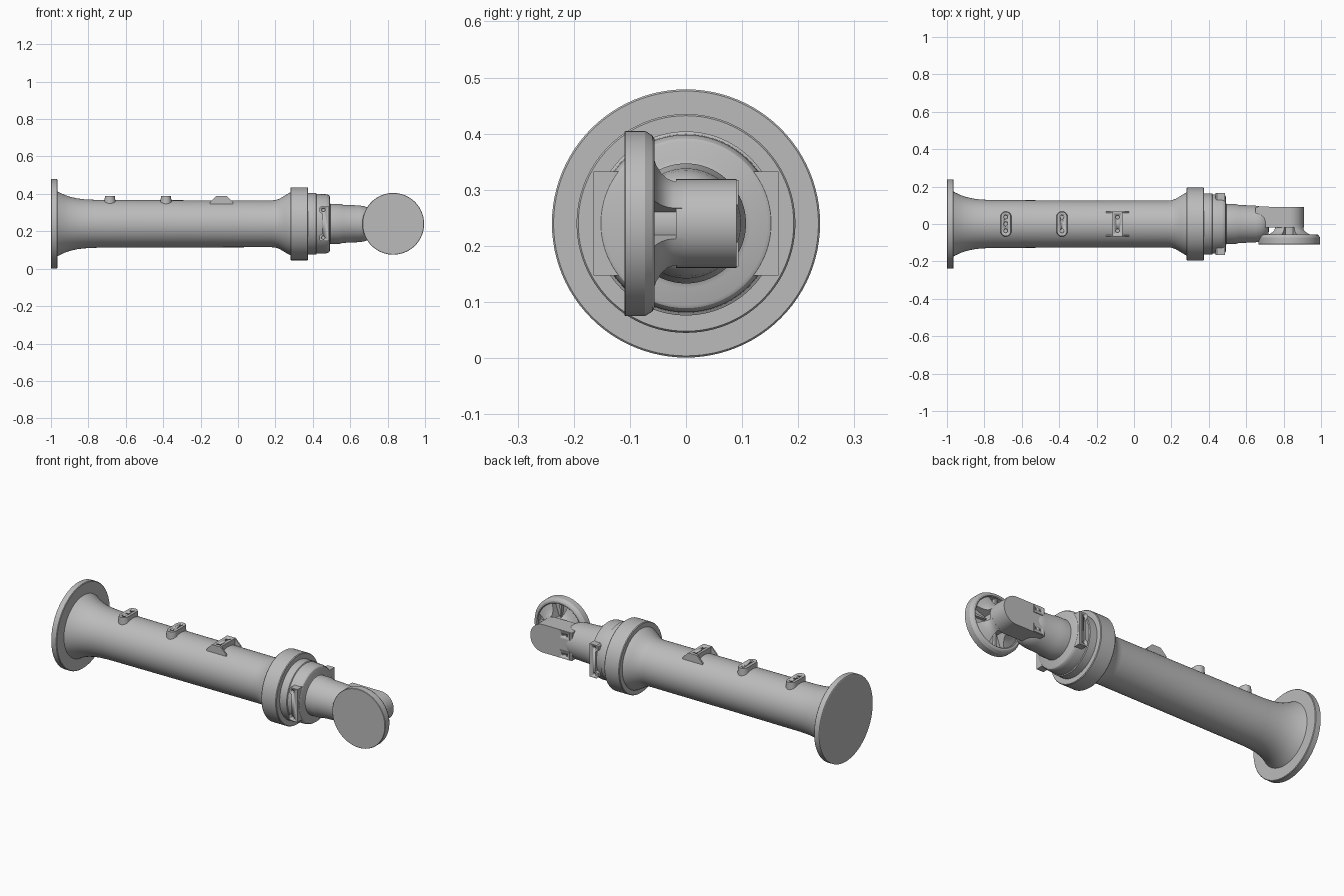
import bpy, bmesh, math
from mathutils import Vector, Matrix

if "Cube" in bpy.data.objects:
    bpy.data.objects.remove(bpy.data.objects["Cube"], do_unlink=True)

grey = bpy.data.materials.new("plain_grey")
grey.use_nodes = True
colour = (0.5, 0.5, 0.5, 1)
grey.diffuse_color = colour
grey.node_tree.nodes["Principled BSDF"].inputs["Base Color"].default_value = colour

CZ = 0.24          # height of the main axis
JX = 0.83          # x of the elbow joint axis


def finish(name, bm, angle=28):
    """Turn a bmesh into a named, smoothly shaded object."""
    bmesh.ops.recalc_face_normals(bm, faces=bm.faces)
    mesh = bpy.data.meshes.new(name)
    bm.to_mesh(mesh)
    bm.free()
    mesh.materials.append(grey)
    ob = bpy.data.objects.new(name, mesh)
    bpy.context.collection.objects.link(ob)
    bpy.ops.object.select_all(action='DESELECT')
    ob.select_set(True)
    bpy.context.view_layer.objects.active = ob
    bpy.ops.object.shade_smooth_by_angle(angle=math.radians(angle))
    return ob


def lathe(name, points, centre, axis, steps=96, start=0, sweep=2 * math.pi, closed=False):
    """Spin 3D profile points around an axis; closed sectors get end caps."""
    bm = bmesh.new()
    spin = Matrix.Rotation(start, 3, axis)
    c = Vector(centre)
    vs = [bm.verts.new(c + spin @ (Vector(p) - c)) for p in points]
    pairs = list(zip(vs, vs[1:])) + ([(vs[-1], vs[0])] if closed else [])
    edges = [bm.edges.new(p) for p in pairs]
    bmesh.ops.spin(bm, geom=vs + edges, cent=c, axis=axis, angle=sweep, steps=steps)
    bmesh.ops.remove_doubles(bm, verts=bm.verts, dist=0.0001)
    if closed:
        bmesh.ops.holes_fill(bm, edges=[e for e in bm.edges if e.is_boundary])
    return finish(name, bm)


def prism(name, outline, axis, low, high, holes=(), hole_r=0.009, depth=0.02, top=None):
    """Extrude an outline along y or z and drill blind holes into the outer end."""
    def place(p, d):
        return (p[0], d, p[1]) if axis == 'Y' else (p[0], p[1], d)
    bm = bmesh.new()
    a = [bm.verts.new(place(p, low)) for p in outline]
    b = [bm.verts.new(place(p, high)) for p in (top or outline)]
    bm.faces.new(a)
    bm.faces.new(b)
    n = len(a)
    for i in range(n):
        j = (i + 1) % n
        bm.faces.new((a[i], a[j], b[j], b[i]))
    ob = finish(name, bm)
    if holes:
        cut = bmesh.new()
        turn = Matrix.Rotation(math.pi / 2, 4, 'X') if axis == 'Y' else Matrix()
        for h in holes:
            bmesh.ops.create_cone(cut, cap_ends=True, segments=20, radius1=hole_r, radius2=hole_r,
                                  depth=2 * depth, matrix=Matrix.Translation(place(h, high)) @ turn)
        cutter = finish(name + "_cutter", cut)
        cutter.hide_render = True
        mod = ob.modifiers.new("bolt_holes", 'BOOLEAN')
        mod.operation = 'DIFFERENCE'
        mod.solver = 'EXACT'
        mod.object = cutter
        bpy.context.view_layer.objects.active = ob
        bpy.ops.object.modifier_apply(modifier=mod.name)
        bpy.data.objects.remove(cutter, do_unlink=True)
    return ob


def arc(cx, cy, r, a0, a1, n=16):
    return [(cx + r * math.cos(math.radians(a0 + (a1 - a0) * i / n)),
             cy + r * math.sin(math.radians(a0 + (a1 - a0) * i / n))) for i in range(n + 1)]


def pill(cx, r, half):
    """Rounded slot outline, long in y."""
    return arc(cx, half - r, r, 0, 180) + arc(cx, r - half, r, 180, 360)


def main_lathe(name, profile):
    return lathe(name, [(x, 0, CZ + r) for x, r in profile], (0, 0, CZ), (1, 0, 0))


# Long tube with end flange and flares
main_lathe("base_flange", [(-1, 0), (-1, .236), (-.998, .239), (-.968, .239),
                           (-.965, .236), (-.965, 0)])
main_lathe("main_tube", [(-.97, .176), (-.955, .168), (-.93, .156), (-.9, .145), (-.86, .136),
                         (-.82, .131), (-.76, .128), (-.3, .126), (.18, .125), (.2, .127),
                         (.22, .133), (.25, .151), (.27, .163), (.285, .17), (.3, .17)])

# Collar, clamp ring and neck
main_lathe("collar", [(.28, .12), (.28, .192), (.284, .195), (.371, .195), (.375, .192), (.375, .12)])
main_lathe("clamp_ring", [(.37, .164), (.418, .164), (.421, .159), (.47, .158), (.482, .155),
                          (.488, .151), (.491, .145), (.491, .115), (.494, .107), (.5, .09)])
main_lathe("neck", [(.48, .107), (.545, .107), (.56, .102), (.65, .098), (.675, .094),
                    (.695, .086), (.71, .074), (.72, .055), (.722, 0)])

# Elbow body: round nosed block with a flat back
nose = [(.65, CZ - .079)] + arc(JX, CZ, .079, -90, 90, 28) + [(.65, CZ + .079)]
prism("elbow_body", nose, 'Y', -.018, .09)

# Bolted pads on the flat back of the elbow
for side, word in ((1, "upper"), (-1, "lower")):
    z = CZ + side * .055
    pad = [(.662, z - .022), (.722, z - .022), (.722, z + .022), (.662, z + .022)]
    prism(word + "_elbow_pad", pad, 'Y', .06, .094, [(.678, z), (.706, z)], .006, .006)


def joint_lathe(name, profile, **kw):
    return lathe(name, [(JX + r, y, CZ) for r, y in profile], (JX, 0, CZ), (0, 1, 0), **kw)


# Mounting disc with a recessed back, hub and four flared legs
joint_lathe("mounting_disc", [(0, -.11), (.163, -.11), (.165, -.108), (.165, -.073), (.157, -.06),
                              (.15, -.056), (.141, -.056), (.137, -.06), (.135, -.085), (0, -.085)])
joint_lathe("joint_hub", [(0, -.09), (.06, -.09), (.06, -.01), (0, -.01)], steps=48)
for k in range(4):
    joint_lathe("flared_leg_%d" % (k + 1),
                [(.04, -.005), (.079, -.005), (.08, -.022), (.085, -.034), (.095, -.044),
                 (.11, -.053), (.122, -.057), (.137, -.063), (.137, -.088), (.04, -.088)],
                steps=14, start=math.radians(45 + 90 * k - 25), sweep=math.radians(50), closed=True)

# Small ribs bridging the disc recess
for k in range(4):
    joint_lathe("recess_rib_%d" % (k + 1), [(.05, -.068), (.138, -.068), (.138, -.088), (.05, -.088)],
                steps=2, start=math.radians(90 * k - 3), sweep=math.radians(6), closed=True)

# Rounded saddle mounts on top of the tube
for x, word in ((-.685, "outer"), (-.385, "middle")):
    prism(word + "_saddle_mount", pill(x, .034, .068), 'Z', .33, .389,
          [(x, .037), (x, -.037)] + ([(x, 0)] if word == "outer" else []), .01, .02,
          top=pill(x, .026, .065))

# Gusseted saddle mount nearer the collar
MX = -.088
bar = [(MX - .026, -.06), (MX + .026, -.06), (MX + .026, .06), (MX - .026, .06)]
prism("inner_saddle_mount", bar, 'Z', .33, .389, [(MX, .036), (MX, -.036)], .01, .02)
gusset = [(MX - .062, .335), (MX + .062, .335), (MX + .062, .354),
          (MX + .027, .389), (MX - .027, .389), (MX - .062, .354)]
for side, word in ((1, "back"), (-1, "front")):
    prism(word + "_gusset", gusset, 'Y', side * .064 - .004, side * .064 + .004)

# Side clamp brackets with two bolted tabs each
half = [(.487, .093), (.443, .093), (.435, .085), (.435, .064), (.448, .054)]
plate = [(x, CZ + z) for x, z in half] + [(x, CZ - z) for x, z in reversed(half)]
for side, word in ((1, "back"), (-1, "front")):
    prism(word + "_clamp_bracket", plate, 'Y', side * .1, side * .165,
          [(.456, CZ + .074), (.456, CZ - .074)], .009, .02)
